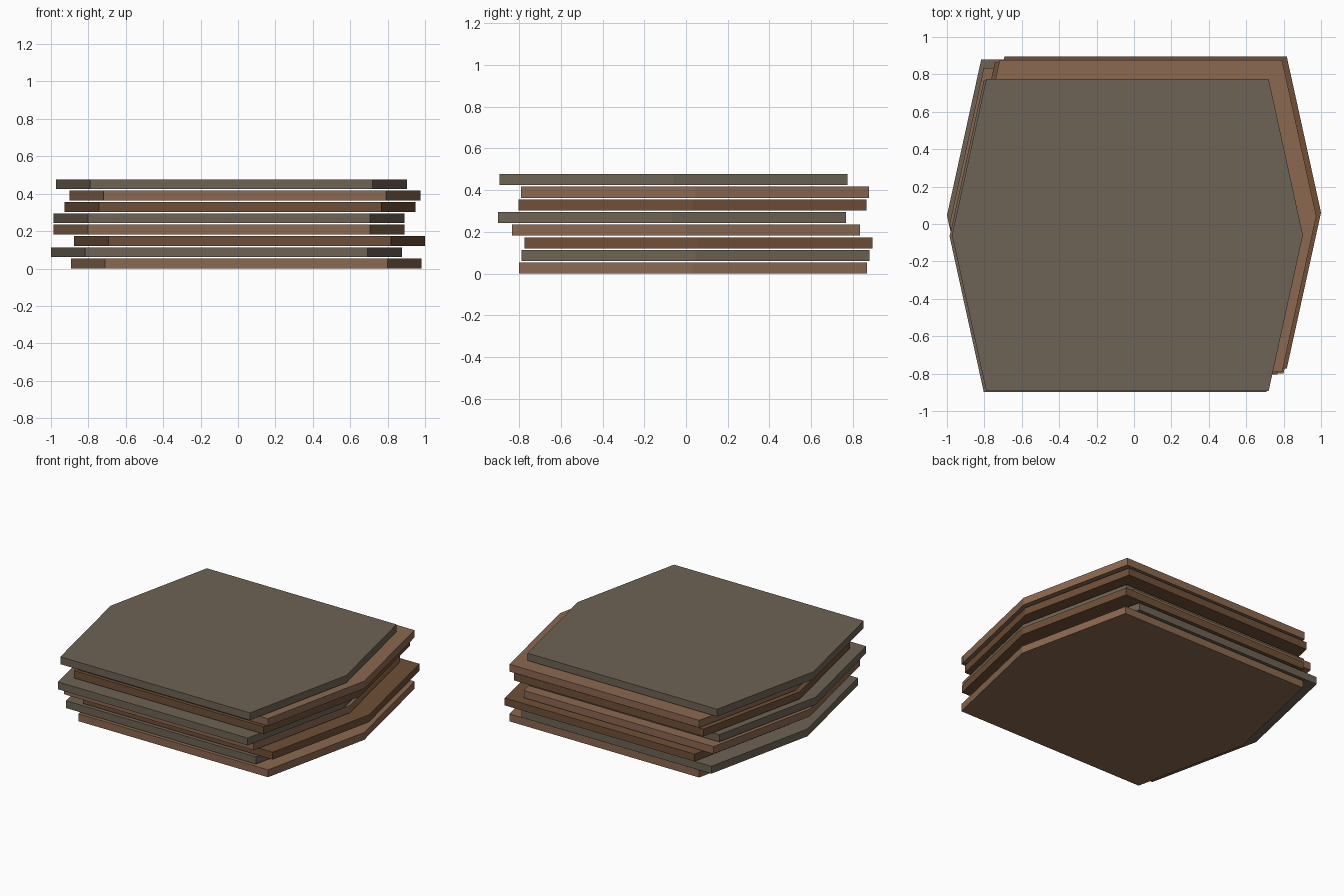
import bpy, bmesh

if "Cube" in bpy.data.objects:
    bpy.data.objects.remove(bpy.data.objects["Cube"])

HALF_W, HALF_FLAT, HALF_D = 0.938, 0.755, 0.8335   # stretched hexagon outline
THICK, PITCH = 0.053, 0.0606

def material(name, rgb):
    m = bpy.data.materials.new(name)
    m.diffuse_color = (*rgb, 1)
    m.use_nodes = True
    m.node_tree.nodes["Principled BSDF"].inputs["Base Color"].default_value = m.diffuse_color
    return m

MATS = [material("light_brown", (0.26, 0.14, 0.08)),
        material("grey_brown", (0.155, 0.125, 0.09)),
        material("dark_brown", (0.16, 0.08, 0.038))]

# Offset of each slab in the loose stack, bottom to top
OFFSETS = [(0.044, 0.033), (-0.062, 0.046), (0.062, 0.061), (-0.048, 0.001),
           (-0.048, -0.066), (0.011, 0.030), (0.037, 0.042), (-0.035, -0.059)]

OUTLINE = [(HALF_W, 0), (HALF_FLAT, HALF_D), (-HALF_FLAT, HALF_D),
           (-HALF_W, 0), (-HALF_FLAT, -HALF_D), (HALF_FLAT, -HALF_D)]

def slab(name, location, mat):
    bm = bmesh.new()
    base = bm.faces.new([bm.verts.new((x, y, 0)) for x, y in OUTLINE])
    top = bmesh.ops.extrude_face_region(bm, geom=[base], use_keep_orig=True)
    verts = [g for g in top["geom"] if isinstance(g, bmesh.types.BMVert)]
    bmesh.ops.translate(bm, verts=verts, vec=(0, 0, THICK))
    bmesh.ops.recalc_face_normals(bm, faces=bm.faces)
    mesh = bpy.data.meshes.new(name)
    bm.to_mesh(mesh)
    bm.free()
    mesh.materials.append(mat)
    ob = bpy.data.objects.new(name, mesh)
    ob.location = location
    bpy.context.collection.objects.link(ob)

# Stack of hexagonal slabs, colours repeating in threes
for i, (x, y) in enumerate(OFFSETS):
    slab(f"hex_slab_{i + 1}", (x, y, i * PITCH), MATS[i % 3])
